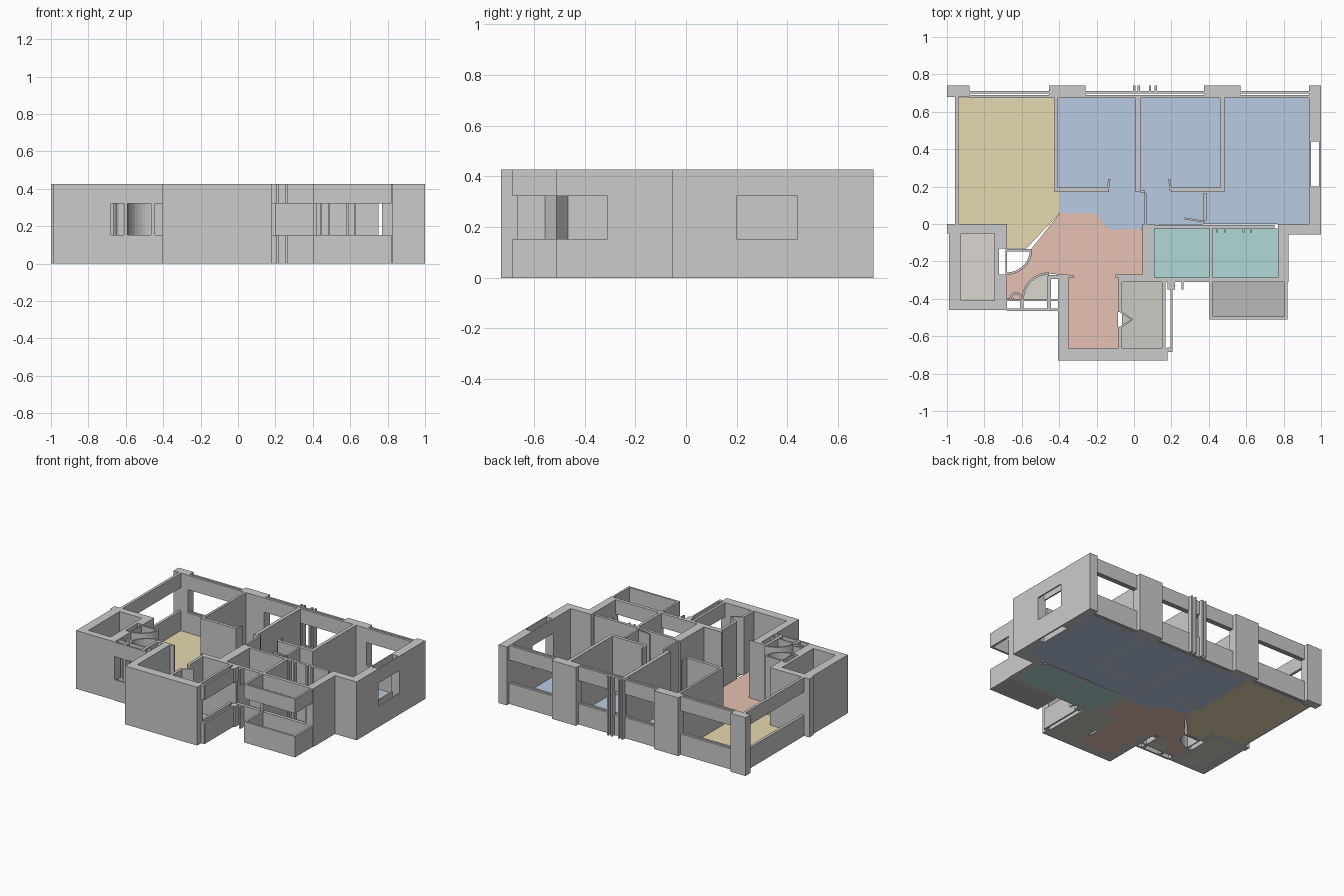
import bpy, bmesh, math

H = 0.427                              # wall height
FULL = [(0, H)]
WIN = [(0, 0.152), (0.322, H)]         # sill and lintel with an opening between


def prism(bm, pts, z0, z1):
    lo = [bm.verts.new((x, y, z0)) for x, y in pts]
    hi = [bm.verts.new((x, y, z1)) for x, y in pts]
    n = len(pts)
    bm.faces.new(lo[::-1])
    bm.faces.new(hi)
    for i in range(n):
        j = (i + 1) % n
        bm.faces.new((lo[i], lo[j], hi[j], hi[i]))


def finish(bm, name, mat=None):
    bmesh.ops.recalc_face_normals(bm, faces=bm.faces)
    me = bpy.data.meshes.new(name)
    bm.to_mesh(me)
    bm.free()
    ob = bpy.data.objects.new(name, me)
    bpy.context.collection.objects.link(ob)
    if mat:
        me.materials.append(mat)
    return ob


def walls(name, rects, levels=FULL):
    bm = bmesh.new()
    for x0, x1, y0, y1 in rects:
        for a, b in levels:
            prism(bm, [(x0, y0), (x1, y0), (x1, y1), (x0, y1)], a, b)
    return finish(bm, name)


def strip(name, pts, w=0.012):
    """Thin full-height wall following a path."""
    bm = bmesh.new()
    left, right = [], []
    for i, (x, y) in enumerate(pts):
        p, q = pts[max(i - 1, 0)], pts[min(i + 1, len(pts) - 1)]
        dx, dy = q[0] - p[0], q[1] - p[1]
        l = math.hypot(dx, dy)
        nx, ny = -dy / l * w / 2, dx / l * w / 2
        left.append((x + nx, y + ny))
        right.append((x - nx, y - ny))
    prism(bm, left + right[::-1], 0, H)
    return finish(bm, name)


def arc(cx, cy, r, a0, a1, n=10):
    return [(cx + r * math.cos(math.radians(a0 + (a1 - a0) * i / n)),
             cy + r * math.sin(math.radians(a0 + (a1 - a0) * i / n))) for i in range(n + 1)]


def material(name, rgb):
    m = bpy.data.materials.new(name)
    m.diffuse_color = [(c / 255 / 0.935) ** 2.2 for c in rgb] + [1]
    return m


def floor(name, mat, *polys):
    bm = bmesh.new()
    for p in polys:
        prism(bm, p, 0, 0.006)
    return finish(bm, name, mat)


def rect(x0, x1, y0, y1):
    return [(x0, y0), (x1, y0), (x1, y1), (x0, y1)]


# Back facade: pillars, windows and small fins
walls("back_pillars", [(-1, -0.88, 0.68, 0.74), (-0.455, -0.26, 0.675, 0.74),
                       (0.375, 0.57, 0.675, 0.74), (0.935, 1.0, 0.44, 0.74)])
for i, (a, b) in enumerate([(-0.88, -0.455), (-0.26, 0.375), (0.57, 0.935)]):
    walls(f"back_window_{i}", [(a, b, 0.675, 0.69), (a, b, 0.697, 0.712)], WIN)
walls("back_fins", [(x, x + 0.012, 0.70, 0.74) for x in (-0.005, 0.02, 0.08, 0.11)])

# Right and left facades
walls("right_wall", [(0.935, 1.0, -0.055, 0.2), (0.77, 0.935, -0.055, 0.0),
                     (0.77, 0.825, -0.31, -0.055)])
walls("right_window", [(0.935, 0.945, 0.2, 0.44), (0.99, 1.0, 0.2, 0.44)], WIN)
walls("left_window", [(-0.957, -0.937, 0.0, 0.68)], WIN)

# Front left store room
walls("store_room_walls", [(-1, -0.68, -0.05, 0.0), (-0.99, -0.925, -0.46, -0.05),
                           (-0.925, -0.68, -0.46, -0.41), (-0.745, -0.73, -0.41, -0.05),
                           (-0.73, -0.68, -0.13, -0.05), (-0.73, -0.68, -0.41, -0.27)])
walls("store_door_frame", [(-0.73, -0.722, -0.27, -0.13), (-0.688, -0.68, -0.27, -0.13)])

# Entrance corner with window, nib walls and swinging doors
walls("entrance_window", [(-0.68, -0.405, -0.412, -0.403), (-0.68, -0.405, -0.465, -0.452)], WIN)
walls("entrance_nibs", [(-0.61, -0.59, -0.46, -0.41), (-0.465, -0.445, -0.46, -0.28),
                        (-0.445, -0.405, -0.295, -0.28)])
strip("entrance_door_swing", arc(-0.68, -0.135, 0.13, 0, -90))
strip("entrance_door_leaf", [(-0.68, -0.14), (-0.55, -0.14)])
strip("cupboard_door_swing", arc(-0.455, -0.405, 0.14, 90, 180))
strip("cupboard_catch", arc(-0.63, -0.40, 0.03, 20, 200, 6))

# Front block
walls("front_block_walls", [(-0.405, -0.35, -0.665, -0.27), (-0.405, 0.18, -0.73, -0.665),
                            (-0.46, -0.32, -0.285, -0.272), (-0.10, 0.05, -0.285, -0.27),
                            (-0.085, -0.065, -0.47, -0.285), (-0.085, -0.065, -0.665, -0.55),
                            (-0.065, 0.2, -0.31, -0.285)])
walls("front_block_window", [(0.15, 0.168, -0.665, -0.31), (0.195, 0.207, -0.68, -0.32)], WIN)
walls("window_posts", [(0.18, 0.205, -0.685, -0.66), (0.255, 0.265, -0.35, -0.31),
                       (0.18, 0.22, -0.35, -0.31)], WIN)
strip("folding_door", [(-0.075, -0.465), (-0.01, -0.51), (-0.075, -0.555)])

# Wet rooms and balcony
walls("wet_room_walls", [(0.045, 0.11, -0.31, 0.0), (0.11, 0.75, -0.025, -0.005),
                         (0.40, 0.42, -0.31, -0.025)])
walls("wet_room_windows", [(0.11, 0.40, -0.31, -0.285), (0.42, 0.77, -0.31, -0.285)], WIN)
walls("wet_room_hinges", [(x, x + 0.01, -0.045, -0.025) for x in (0.44, 0.48, 0.58, 0.62)])
walls("balcony_parapet", [(0.405, 0.42, -0.495, -0.31), (0.405, 0.82, -0.51, -0.495),
                          (0.805, 0.82, -0.495, -0.31)], WIN)

# Bedroom partitions
walls("bedroom_partitions", [(-0.425, -0.408, 0.17, 0.675), (0.008, 0.034, 0.17, 0.675),
                             (0.46, 0.485, 0.17, 0.675), (-0.408, -0.135, 0.172, 0.195),
                             (0.2, 0.46, 0.172, 0.195), (0.034, 0.06, 0.165, 0.18),
                             (0.055, 0.068, 0.0, 0.165), (0.372, 0.387, 0.02, 0.165)])
strip("bedroom_door_left", [(-0.14, 0.18), (-0.132, 0.24)])
strip("bedroom_door_middle", [(0.195, 0.18), (0.19, 0.24)])
strip("bedroom_door_right", [(0.27, 0.03), (0.38, 0.012)], 0.01)

# Floors
floor("living_floor", material("sand", (215, 201, 163)),
      [(-0.937, 0.676), (-0.425, 0.676), (-0.425, 0.17), (-0.395, 0.17), (-0.395, 0.06),
       (-0.575, -0.13), (-0.68, -0.13), (-0.68, 0), (-0.937, 0)])
floor("bedroom_floor", material("blue", (172, 189, 212)),
      rect(-0.408, 0.008, 0.18, 0.676), rect(0.034, 0.46, 0.18, 0.676),
      rect(0.485, 0.935, 0.0, 0.676),
      [(-0.395, 0.18), (0.485, 0.18), (0.485, 0.0), (0.05, -0.005), (0.04, -0.03),
       (-0.13, -0.03), (-0.21, 0.06), (-0.395, 0.06)])
floor("hall_floor", material("salmon", (215, 180, 165)),
      [(-0.395, 0.06), (-0.21, 0.06), (-0.13, -0.03), (0.045, -0.03), (0.045, -0.275),
       (-0.085, -0.275), (-0.085, -0.665), (-0.35, -0.665), (-0.35, -0.275)]
      + arc(-0.455, -0.405, 0.14, 90, 180, 6) + [(-0.68, -0.4)]
      + arc(-0.68, -0.135, 0.13, -90, 0, 6))
floor("wet_room_floor", material("teal", (163, 201, 199)),
      rect(0.11, 0.40, -0.285, -0.025), rect(0.42, 0.77, -0.285, -0.025))
floor("balcony_floor", material("dark_grey", (172, 172, 172)), rect(0.42, 0.805, -0.495, -0.31))
beige = material("beige", (204, 200, 192))
floor("store_floor", beige, rect(-0.925, -0.745, -0.41, -0.05))
floor("utility_floor", material("green_grey", (186, 190, 182)), rect(-0.065, 0.15, -0.665, -0.31))
floor("cupboard_floor", beige, arc(-0.455, -0.405, 0.135, 90, 180, 8) + [(-0.455, -0.405)])
